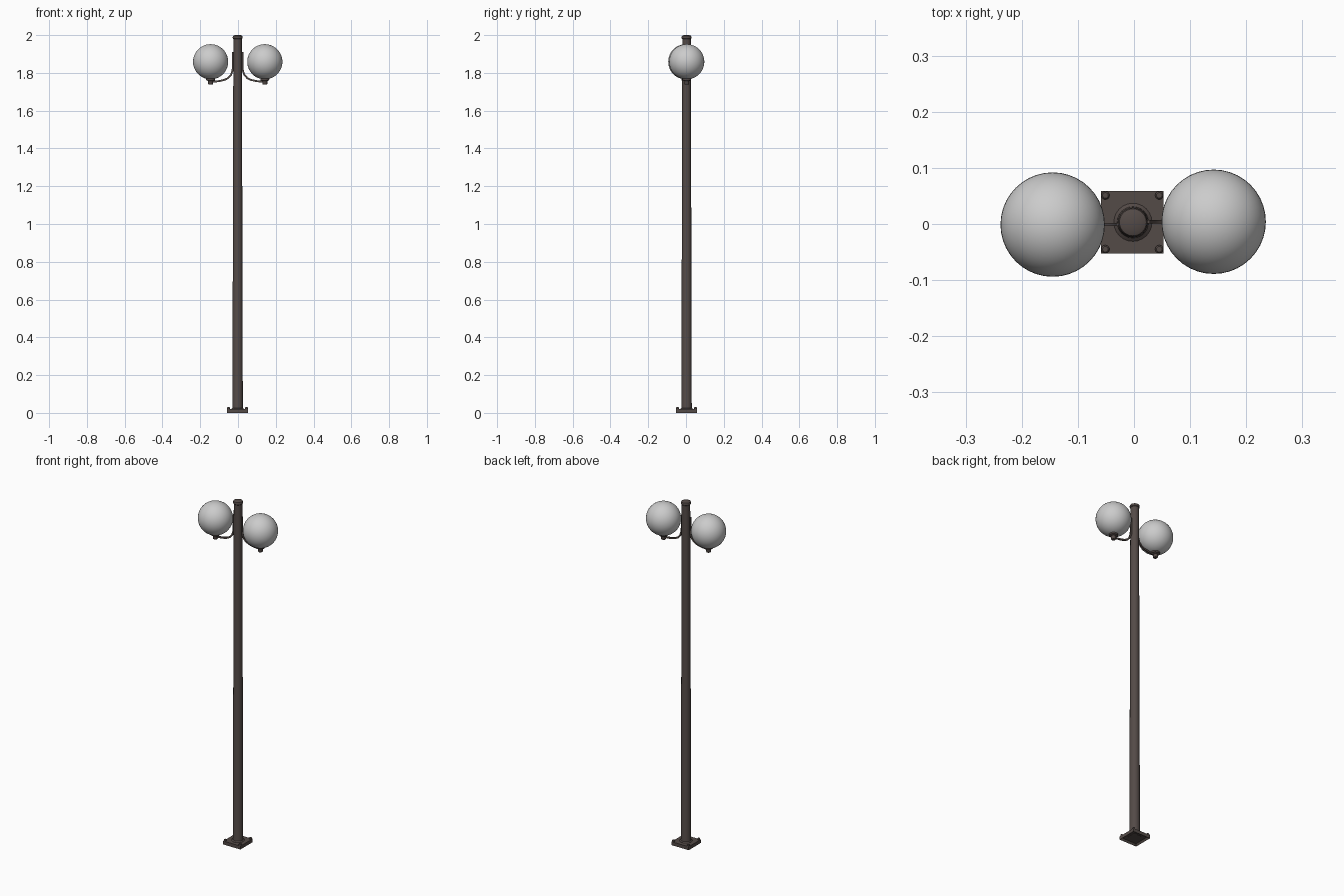
import bpy, bmesh, math
from mathutils import Vector

if "Cube" in bpy.data.objects:
    bpy.data.objects.remove(bpy.data.objects["Cube"])

CX, CY = -0.002, 0.003      # pole axis


def material(name, rgb):
    m = bpy.data.materials.new(name)
    m.diffuse_color = (*rgb, 1)
    m.use_nodes = True
    m.node_tree.nodes["Principled BSDF"].inputs["Base Color"].default_value = m.diffuse_color
    return m


BROWN = material("dark brown metal", (0.088, 0.069, 0.063))
WHITE = material("frosted glass", (0.6, 0.6, 0.6))


def finish(name, bm, mat, smooth=True):
    bmesh.ops.recalc_face_normals(bm, faces=bm.faces[:])
    me = bpy.data.meshes.new(name)
    bm.to_mesh(me)
    bm.free()
    me.materials.append(mat)
    ob = bpy.data.objects.new(name, me)
    bpy.context.collection.objects.link(ob)
    if smooth:
        bpy.ops.object.select_all(action='DESELECT')
        ob.select_set(True)
        bpy.context.view_layer.objects.active = ob
        bpy.ops.object.shade_smooth_by_angle(angle=math.radians(35))
    return ob


def lathe(name, profile, x, y, mat, n=24):
    """Closed turned shape from (radius, z) points."""
    bm = bmesh.new()
    rings = [[bm.verts.new((x + r * math.cos(2 * math.pi * i / n),
                            y + r * math.sin(2 * math.pi * i / n), z))
              for i in range(n)] for r, z in profile]
    for a, b in zip(rings, rings[1:]):
        for i in range(n):
            bm.faces.new((a[i], a[(i + 1) % n], b[(i + 1) % n], b[i]))
    bm.faces.new(rings[0])
    bm.faces.new(rings[-1])
    return finish(name, bm, mat)


# tapered pole with a flared foot
lathe("pole", [(0.034, 0.008), (0.034, 0.021), (0.028, 0.026),
               (0.0275, 0.03), (0.0225, 1.982)], CX, CY, BROWN)

# rounded cap with a narrow neck
lathe("pole_cap", [(0.021, 1.978), (0.0255, 1.983), (0.0262, 1.990),
                   (0.024, 1.996), (0.015, 2.0)], CX, CY, BROWN)

# square base plate, hollow underneath
bm = bmesh.new()
bmesh.ops.create_cube(bm, size=1)
for v in bm.verts:
    v.co = Vector((CX - 0.001 + v.co.x * 0.111, CY + v.co.y * 0.111,
                   0.01 + v.co.z * 0.02))
under = [f for f in bm.faces if f.normal.z < -0.5]
bmesh.ops.inset_region(bm, faces=under, thickness=0.012)
for v in under[0].verts:
    v.co.z += 0.01
finish("base_plate", bm, BROWN, False)

# corner bolts
for sx in (-1, 1):
    for sy in (-1, 1):
        lathe("base_bolt", [(0.0075, 0.015), (0.0075, 0.027), (0.005, 0.03)],
              CX - 0.001 + sx * 0.048, CY + sy * 0.048, BROWN, 12)

# arm centre line in (distance from pole, z): down the pole, then sweeping out
ARM = [(0.0255, 1.91), (0.0255, 1.835), (0.0275, 1.812), (0.035, 1.79),
       (0.050, 1.773), (0.070, 1.763), (0.095, 1.757), (0.120, 1.754),
       (0.143, 1.754)]


def arm(side, x0, y):
    """Narrow rectangular strip following ARM."""
    bm = bmesh.new()
    pts = [Vector(p) for p in ARM]
    rings = []
    for i, p in enumerate(pts):
        t = (pts[min(i + 1, len(pts) - 1)] - pts[max(i - 1, 0)]).normalized()
        nrm = Vector((-t.y, t.x))
        ring = []
        for h, w in ((-1, -1), (1, -1), (1, 1), (-1, 1)):
            q = p + nrm * h * 0.0048
            ring.append(bm.verts.new((x0 + side * q.x, y + w * 0.003, q.y)))
        rings.append(ring)
    for a, b in zip(rings, rings[1:]):
        for i in range(4):
            bm.faces.new((a[i], a[(i + 1) % 4], b[(i + 1) % 4], b[i]))
    bm.faces.new(rings[0])
    bm.faces.new(rings[-1])
    finish("lamp_arm", bm, BROWN)


# two lamps, each an arm, a holder and a globe
for side in (-1, 1):
    y = 0.0015 + side * 0.0025
    x = -0.0015 + side * 0.1435
    arm(side, -0.0015, y)
    lathe("globe_holder", [(0.011, 1.738), (0.013, 1.741), (0.013, 1.757),
                           (0.023, 1.761), (0.024, 1.771), (0.02, 1.773)],
          x, y, BROWN)
    bm = bmesh.new()
    bmesh.ops.create_uvsphere(bm, u_segments=40, v_segments=24, radius=0.093)
    bmesh.ops.translate(bm, vec=(x, y, 1.859), verts=bm.verts[:])
    finish("lamp_globe", bm, WHITE)
